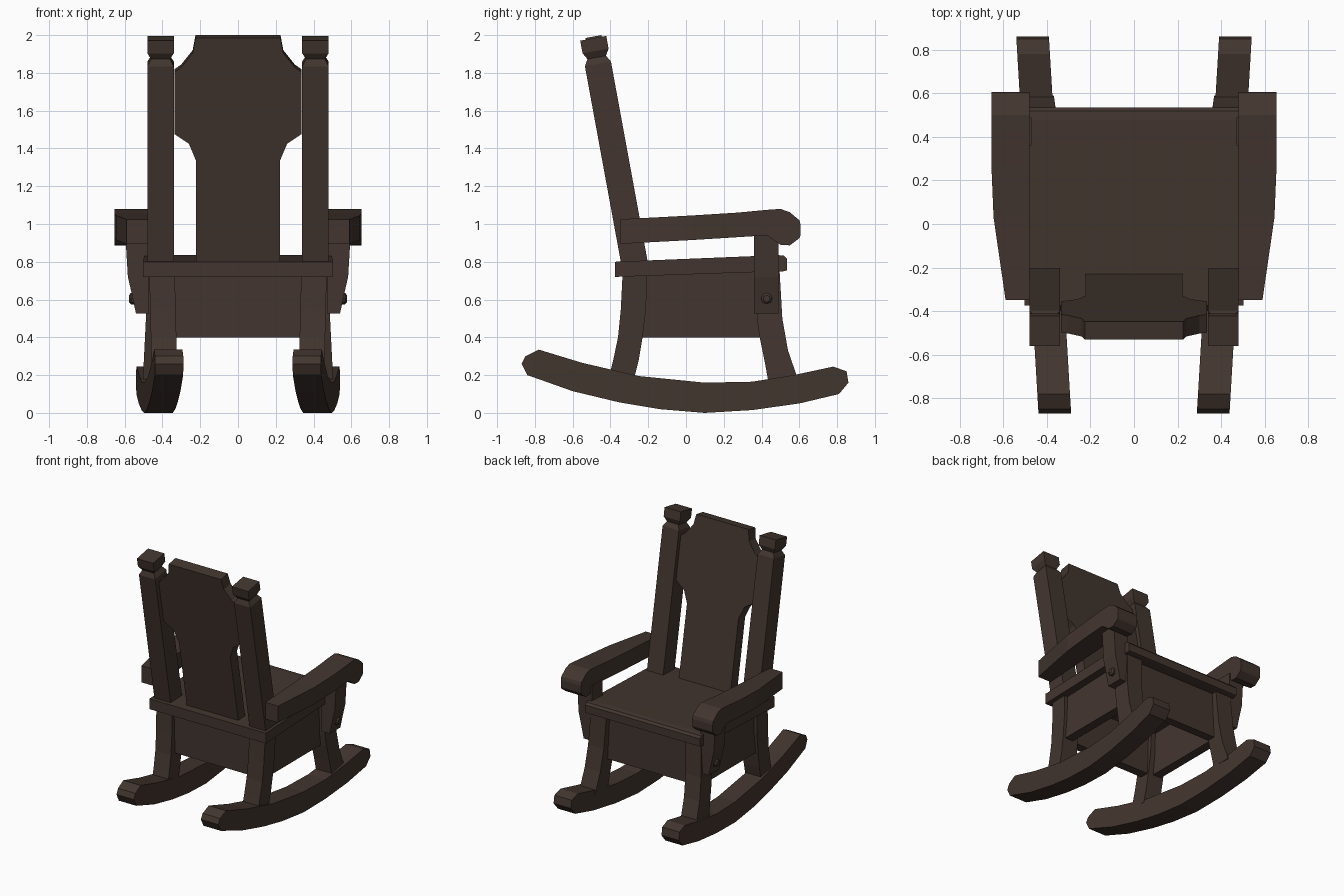
import bpy, bmesh, math
from mathutils import Vector, Matrix

if "Cube" in bpy.data.objects:
    bpy.data.objects.remove(bpy.data.objects["Cube"])

wood = bpy.data.materials.new("dark brown wood")
wood.diffuse_color = (0.055, 0.036, 0.028, 1)
wood.use_nodes = True
wood.node_tree.nodes["Principled BSDF"].inputs["Base Color"].default_value = wood.diffuse_color


def finish(bm, name):
    bmesh.ops.recalc_face_normals(bm, faces=bm.faces)
    me = bpy.data.meshes.new(name)
    bm.to_mesh(me)
    bm.free()
    me.materials.append(wood)
    ob = bpy.data.objects.new(name, me)
    bpy.context.collection.objects.link(ob)
    return ob


def loft(name, rings):
    """Skin a list of equal-length point rings and cap both ends."""
    bm = bmesh.new()
    vs = [[bm.verts.new(p) for p in r] for r in rings]
    n = len(vs[0])
    for a, b in zip(vs, vs[1:]):
        for i in range(n):
            j = (i + 1) % n
            bm.faces.new((a[i], a[j], b[j], b[i]))
    bm.faces.new(vs[0])
    bm.faces.new(vs[-1])
    return finish(bm, name)


def box(name, x, y, z):
    return loft(name, [[(x[0], y[0], h), (x[1], y[0], h), (x[1], y[1], h), (x[0], y[1], h)] for h in z])


def side_prism(name, profile, x0, x1, shift):
    """Extrude a (y, z) profile across x, shifting x by shift(y, z)."""
    return loft(name, [[(x + s_shift, y, z) for y, z in profile for s_shift in [shift(y, z)]] for x in (x0, x1)])


rocker = [(-.84, .20), (-.6, .115), (-.35, .055), (-.14, .02), (.1, 0), (.35, .015), (.6, .05), (.81, .1),
          (.86, .16), (.85, .22), (.78, .245), (.57, .2), (.35, .165), (.1, .16), (-.25, .195),
          (-.55, .265), (-.78, .335), (-.85, .30), (-.87, .26)]
front_leg = [(.37, .76), (.375, .5), (.39, .4), (.415, .28), (.435, .17), (.59, .17), (.585, .2),
             (.54, .33), (.51, .5), (.495, .76)]
rear_leg = [(-.335, .75), (-.345, .55), (-.36, .4), (-.385, .28), (-.41, .18), (-.275, .18),
            (-.25, .28), (-.23, .4), (-.212, .55), (-.205, .75)]
# armrest sections: y, bottom z, top z, outer x
arm = [(-.348, .895, 1.025, .59), (.03, .915, 1.045, .645), (.27, .93, 1.06, .655), (.43, .94, 1.075, .655),
       (.5, .89, 1.08, .655), (.55, .887, 1.062, .655), (.60, .925, 1.02, .655), (.607, .94, .995, .655)]
# arm support sections: z, outer x
support = [(.525, .54), (.62, .56), (.72, .583), (.95, .597)]
# post sections: distance along axis, half width
post = [(-.04, .07), (1.065, .07), (1.10, .05), (1.135, .07), (1.203, .07)]
lean = math.radians(10.4)

for s, side in ((1, "right"), (-1, "left")):
    parts = [
        side_prism(side + "_rocker", rocker, .34, .49, lambda y, z: .059 * y),
        side_prism(side + "_front_leg", front_leg, .34, .475, lambda y, z: .05 * (.75 - z)),
        side_prism(side + "_rear_leg", rear_leg, .335, .47, lambda y, z: -.025 * (.75 - z)),
        box(side + "_apron", (.37, .44), (-.23, .39), (.40, .76)),
        loft(side + "_armrest", [[(.48, y, a), (xo, y, a), (xo, y, b), (.48, y, b)] for y, a, b, xo in arm]),
        loft(side + "_arm_support", [[(.47, .36, z), (xo, .36, z), (xo, .49, z), (.47, .49, z)]
                                     for z, xo in support]),
    ]
    # leaning back post with a necked square cap
    rot = Matrix.Translation((.41, -.274, .80)) @ Matrix.Rotation(lean, 4, 'X')
    parts.append(loft(side + "_back_post", [[rot @ Vector((i * h, j * h, t)) for i, j in
                                             ((-1, -1), (1, -1), (1, 1), (-1, 1))] for t, h in post]))
    # round peg on the arm support
    angles = [k * math.tau / 8 for k in range(8)]
    parts.append(loft(side + "_peg", [[(x, .427 + r * math.cos(a), .605 + r * math.sin(a)) for a in angles]
                                      for x, r in ((.53, .03), (.567, .03), (.577, .018))]))
    if s < 0:
        for ob in parts:
            ob.data.transform(Matrix.Scale(-1, 4, (1, 0, 0)))
            ob.data.flip_normals()

# seat, rising gently to a softened front edge
seat = [(-.375, .72, .80, .503), (.36, .745, .83, .497), (.48, .748, .836, .495),
        (.52, .75, .832, .495), (.535, .755, .815, .495)]
loft("seat", [[(-x, y, a), (x, y, a), (x, y, b), (-x, y, b)] for y, a, b, x in seat])

# front and back skirts
box("front_apron", (-.37, .41), (.39, .455), (.40, .76))
box("back_apron", (-.37, .37), (-.31, -.24), (.40, .75))

# shaped back splat, (x, height) outline leaned back
half = [(.222, .78), (.222, 1.35), (.26, 1.44), (.335, 1.49), (.335, 1.82), (.30, 1.845),
        (.24, 1.92), (.225, 2.0)]
outline = half + [(-x, z) for x, z in reversed(half)]
slope = math.tan(lean)
loft("back_splat", [[(x, -.232 - d - slope * (z - .82), z - d * slope) for x, z in outline] for d in (0, .083)])
